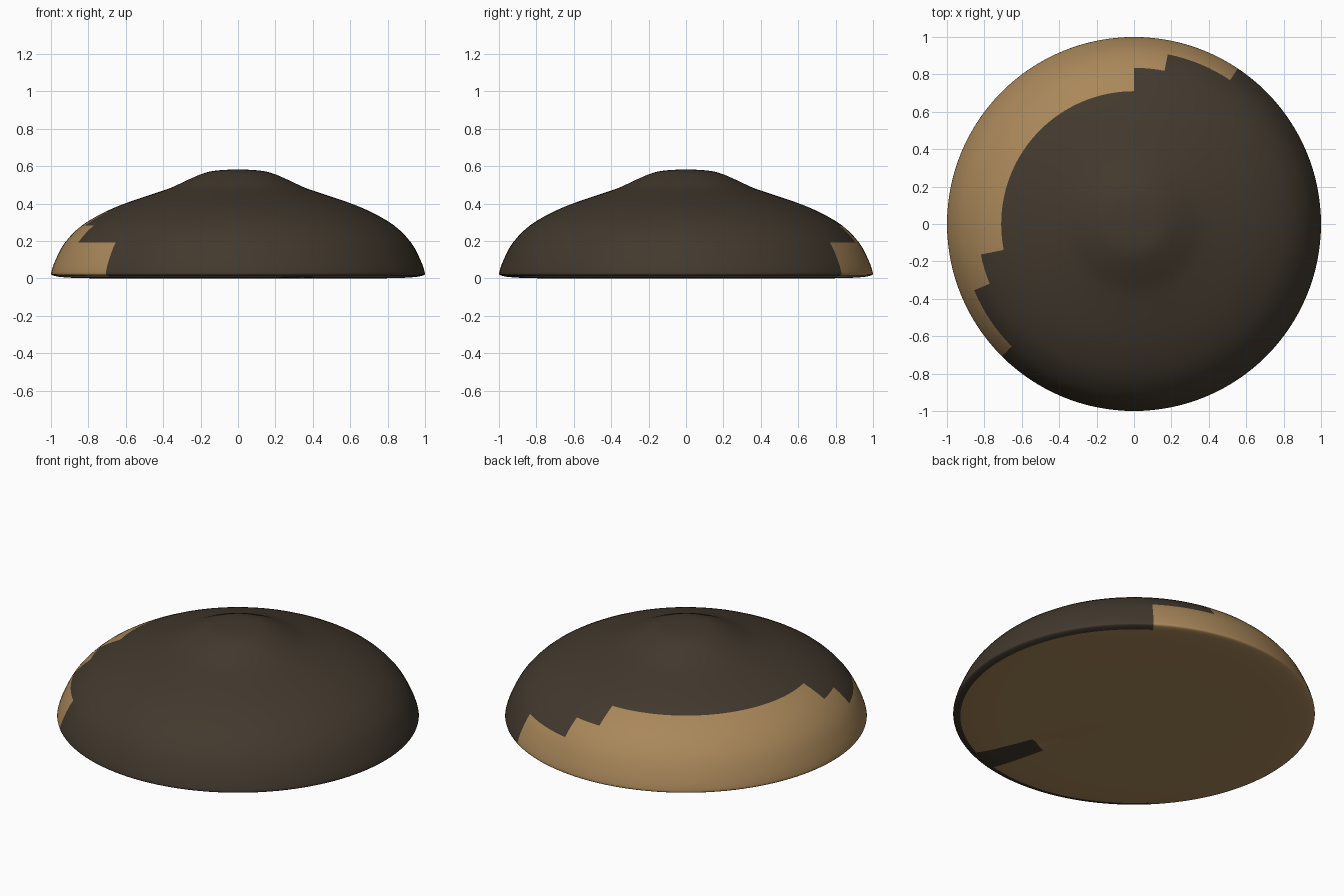
import bpy, bmesh
from math import sin, cos, radians, pi, exp, hypot
from mathutils import Vector

if "Cube" in bpy.data.objects:
    bpy.data.objects.remove(bpy.data.objects["Cube"])

SEG = 128


def material(name, rgb):
    m = bpy.data.materials.new(name)
    m.diffuse_color = (*rgb, 1)
    m.use_nodes = True
    m.node_tree.nodes["Principled BSDF"].inputs["Base Color"].default_value = m.diffuse_color
    return m


def smooth_profile(pts, steps):
    # Catmull-Rom through the profile points
    p = [Vector(q) for q in pts]
    p = [p[0]] + p + [p[-1]]
    out = []
    for i in range(1, len(p) - 2):
        a, b, c, d = p[i - 1:i + 3]
        for k in range(steps):
            t = k / steps
            out.append(0.5 * (2 * b + (c - a) * t + (2 * a - 5 * b + 4 * c - d) * t**2
                              + (3 * b - a - 3 * c + d) * t**3))
    return out + [p[-1]]


# Dome outline from the crown to the lower rim, then flat underside rings
dome = [(0.06, .581), (.13, .575), (.19, .56), (.27, .526), (.36, .484), (.46, .45),
        (.59, .406), (.71, .356), (.835, .283), (.925, .192), (.975, .1), (.998, .035),
        (.994, .018), (.96, .009)]
profile = smooth_profile(dome, 3)
rim_index = len(profile) - 1
profile += [Vector((r, z)) for r, z in
            [(.92, .005), (.86, .002), (.74, 0), (.62, 0), (.5, 0), (.38, 0), (.26, 0), (.14, 0), (.04, 0)]]


def tan_face(c, ring):
    # Stepped patch on the back-left of the dome, dark notch on the underside
    from math import atan2, degrees
    ang = degrees(atan2(c.y, c.x)) % 360
    if ring >= rim_index:
        return not (284.05 < ang < 295.35 and hypot(c.x, c.y) > .62)
    if 90 < ang < 191.25:
        inner = 7 * 3
    elif 78.75 < ang < 202.5:
        inner = 8 * 3
    elif 56.25 < ang < 225:
        inner = 9 * 3
    else:
        return False
    return ring >= inner


# Cap body
bm = bmesh.new()
rings = [[bm.verts.new((r * cos(2 * pi * i / SEG), r * sin(2 * pi * i / SEG), z))
          for i in range(SEG)] for r, z in profile]
top = bm.verts.new((0, 0, .582))
bottom = bm.verts.new((0, 0, 0))
for k in range(len(rings) - 1):
    a, b = rings[k], rings[k + 1]
    for i in range(SEG):
        j = (i + 1) % SEG
        f = bm.faces.new((a[i], b[i], b[j], a[j]))
        f.material_index = int(tan_face(f.calc_center_median(), k))
for i in range(SEG):
    j = (i + 1) % SEG
    bm.faces.new((top, rings[0][i], rings[0][j]))
    bm.faces.new((bottom, rings[-1][j], rings[-1][i])).material_index = 1

# Shallow groove running inward from the underside notch
u = Vector((cos(radians(-68)), sin(radians(-68))))
for ring in rings[rim_index + 2:]:
    for v in ring:
        along = v.co.x * u.x + v.co.y * u.y
        across = v.co.x * u.y - v.co.y * u.x
        if along > 0:
            v.co.z += .018 * exp(-(across / .05)**2) * exp(-((along - .6) / .2)**2)

bmesh.ops.recalc_face_normals(bm, faces=bm.faces)
for f in bm.faces:
    f.smooth = True
mesh = bpy.data.meshes.new("domed_cap")
bm.to_mesh(mesh)
bm.free()
mesh.materials.append(material("dark_brown", (.055, .041, .027)))
mesh.materials.append(material("tan", (.40, .245, .102)))
cap = bpy.data.objects.new("domed_cap", mesh)
bpy.context.collection.objects.link(cap)
